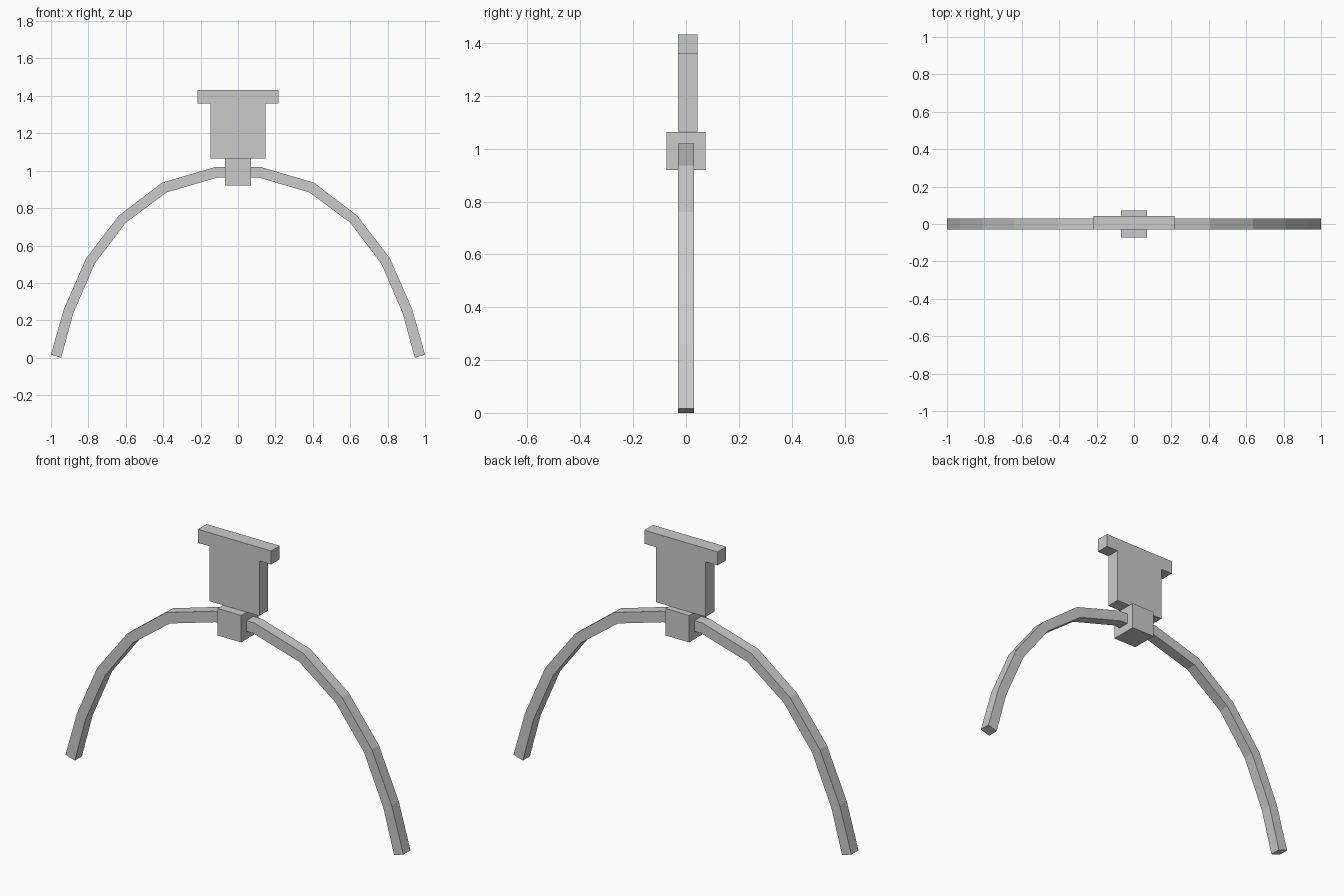
import bpy
import bmesh

if "Cube" in bpy.data.objects:
    bpy.data.objects.remove(bpy.data.objects["Cube"])


def extrude_profile(name, points, y0, y1):
    """Make a flat-shaded solid from an (x, z) outline, extruded along y."""
    bm = bmesh.new()
    face = bm.faces.new([bm.verts.new((x, y0, z)) for x, z in points])
    ext = bmesh.ops.extrude_face_region(bm, geom=[face])
    verts = [g for g in ext["geom"] if isinstance(g, bmesh.types.BMVert)]
    bmesh.ops.translate(bm, verts=verts, vec=(0, y1 - y0, 0))
    bmesh.ops.recalc_face_normals(bm, faces=bm.faces)
    mesh = bpy.data.meshes.new(name)
    bm.to_mesh(mesh)
    bm.free()
    obj = bpy.data.objects.new(name, mesh)
    bpy.context.collection.objects.link(obj)
    return obj


def mirrored(points):
    return [(-x, z) for x, z in reversed(points)]


# Faceted headband: outer and inner edges of the right half, mirrored in x
outer = [(0.12, 1.02), (0.406, 0.936), (0.637, 0.76), (0.813, 0.53),
         (0.931, 0.26), (1.0, 0.017)]
inner = [(0.945, 0.0), (0.881, 0.237), (0.766, 0.503), (0.60, 0.722),
         (0.382, 0.884), (0.112, 0.963)]
extrude_profile("band", outer + inner + mirrored(outer + inner), -0.03, 0.03)

# Block clamped around the crown of the band
block = [(0.07, 0.92), (0.07, 1.064)]
extrude_profile("centre_block", block + mirrored(block), -0.073, 0.073)

# T-shaped plate standing on the block
plate = [(0.147, 1.066), (0.147, 1.36), (0.217, 1.36), (0.217, 1.432)]
extrude_profile("top_plate", plate + mirrored(plate), -0.03, 0.043)
